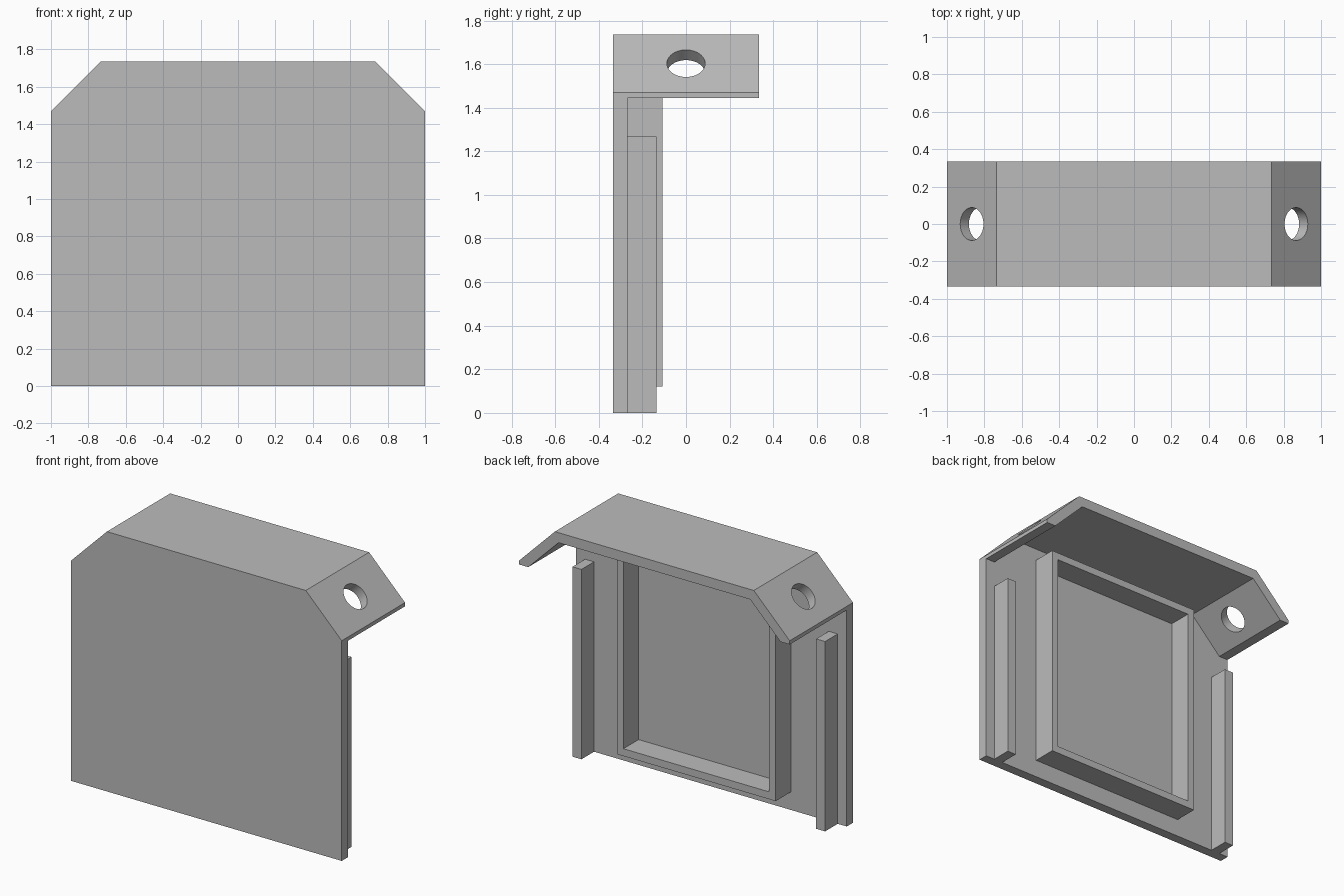
import bpy, bmesh, math
from mathutils import Vector

cube = bpy.data.objects.get("Cube")
if cube:
    bpy.data.objects.remove(cube, do_unlink=True)

W, DEPTH, H = 1.0, 0.334, 1.735     # half width, half depth, height
PLATE_BACK = -0.268                 # rear surface of the front plate

grey = bpy.data.materials.new("plain grey")
grey.use_nodes = True
colour = (0.5, 0.5, 0.5, 1)
grey.diffuse_color = colour
grey.node_tree.nodes["Principled BSDF"].inputs["Base Color"].default_value = colour


def finish(name, bm):
    bmesh.ops.recalc_face_normals(bm, faces=bm.faces)
    mesh = bpy.data.meshes.new(name)
    bm.to_mesh(mesh)
    bm.free()
    mesh.materials.append(grey)
    obj = bpy.data.objects.new(name, mesh)
    bpy.context.collection.objects.link(obj)
    return obj


def prism(name, half_profile, y0, y1):
    """Mirror a right-hand x/z profile and extrude it along y."""
    outline = half_profile + [(-x, z) for x, z in reversed(half_profile)]
    bm = bmesh.new()
    face = bm.faces.new([bm.verts.new((x, y0, z)) for x, z in outline])
    new = bmesh.ops.extrude_face_region(bm, geom=[face])["geom"]
    bmesh.ops.translate(bm, vec=(0, y1 - y0, 0),
                        verts=[v for v in new if isinstance(v, bmesh.types.BMVert)])
    return finish(name, bm)


def box(name, lo, hi):
    lo, hi = Vector(lo), Vector(hi)
    bm = bmesh.new()
    bmesh.ops.create_cube(bm, size=1)
    bmesh.ops.scale(bm, vec=hi - lo, verts=bm.verts)
    bmesh.ops.translate(bm, vec=(lo + hi) / 2, verts=bm.verts)
    return finish(name, bm)


def cut(target, cutter):
    mod = target.modifiers.new("cut", 'BOOLEAN')
    mod.operation, mod.solver, mod.object = 'DIFFERENCE', 'EXACT', cutter
    cutter.hide_render = True
    bpy.context.view_layer.objects.active = target
    bpy.ops.object.modifier_apply(modifier=mod.name)
    bpy.data.objects.remove(cutter, do_unlink=True)


# Front plate and folded roof, hollowed from behind and below
cover = prism("front_plate_and_roof", [(W, 0), (W, 1.47), (0.735, H)], -DEPTH, DEPTH)
cut(cover, prism("hollow", [(1.2, -0.2), (1.2, 1.445), (0.932, 1.445), (0.708, 1.668)],
                 PLATE_BACK, 0.6))

# Screw holes square to the sloping flaps
for side in (1, -1):
    bpy.ops.mesh.primitive_cylinder_add(vertices=48, radius=0.088, depth=0.4,
                                        location=(side * 0.867, 0, 1.603),
                                        rotation=(0, side * math.pi / 4, 0))
    cut(cover, bpy.context.object)

# Raised rectangular frame on the rear of the plate
frame = box("rear_frame", (-0.587, PLATE_BACK, 0.12), (0.587, -0.108, 1.587))
cut(frame, box("frame_opening", (-0.538, -0.5, 0.169), (0.538, 0.2, 1.538)))

# Upright rails near both side edges
for side, label in ((1, "left"), (-1, "right")):
    xs = sorted((side * 0.867, side * 0.933))
    box(label + "_rail", (xs[0], PLATE_BACK, 0), (xs[1], -0.135, 1.268))

# Smooth hole walls, sharp folds
bpy.ops.object.select_all(action='DESELECT')
cover.select_set(True)
bpy.context.view_layer.objects.active = cover
bpy.ops.object.shade_smooth_by_angle(angle=math.radians(30))
